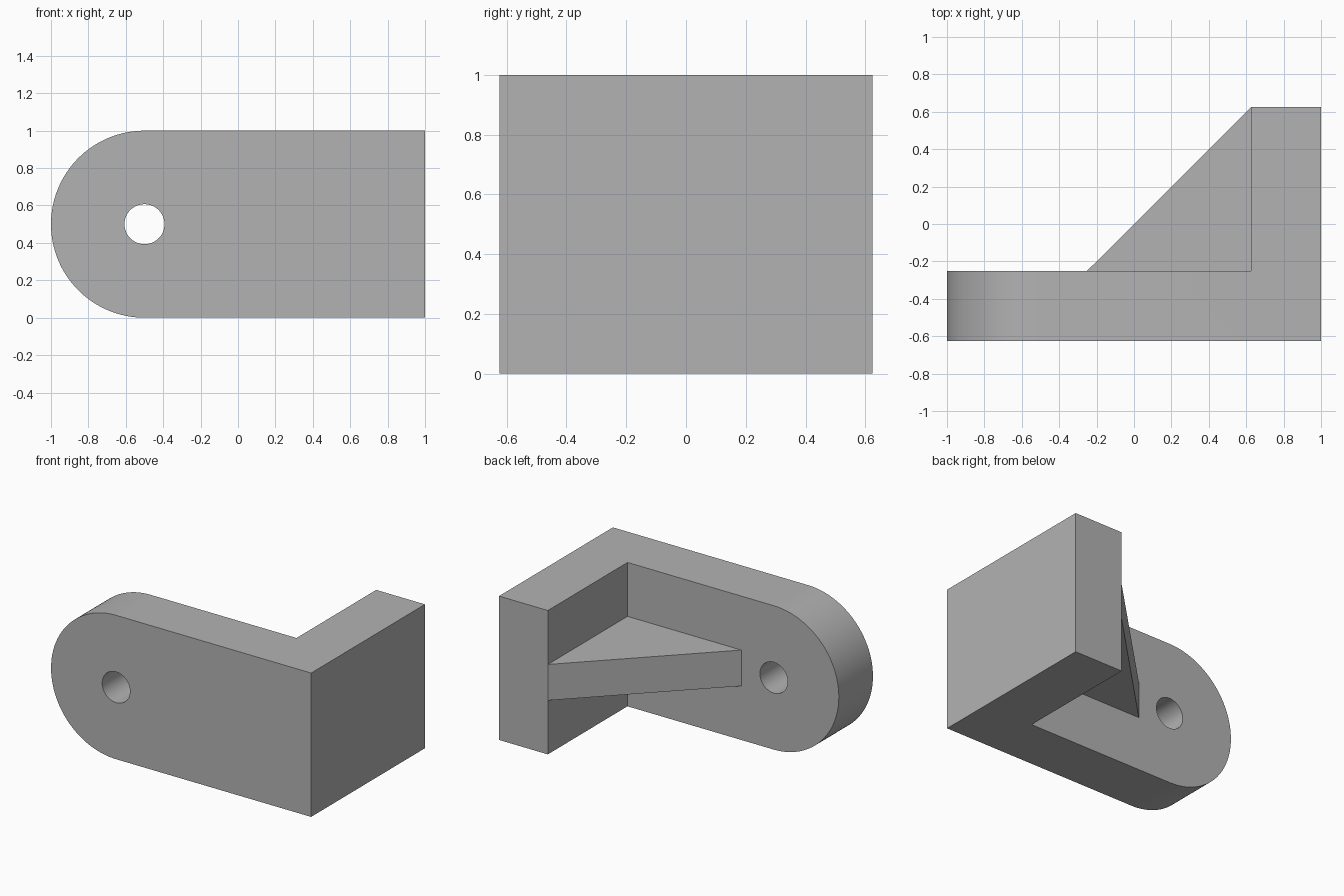
import bpy
import bmesh
from math import cos, sin, pi, radians
from mathutils import Vector

default = bpy.data.objects.get("Cube")
if default:
    bpy.data.objects.remove(default, do_unlink=True)

grey = bpy.data.materials.new("plain grey")
grey.use_nodes = True
colour = (0.45, 0.45, 0.45, 1)
grey.diffuse_color = colour
grey.node_tree.nodes["Principled BSDF"].inputs["Base Color"].default_value = colour


def prism(name, outline, direction):
    """Extrude a closed outline of 3D points along a direction."""
    bm = bmesh.new()
    face = bm.faces.new([bm.verts.new(p) for p in outline])
    top = bmesh.ops.extrude_face_region(bm, geom=[face])["geom"]
    moved = [v for v in top if isinstance(v, bmesh.types.BMVert)]
    bmesh.ops.translate(bm, verts=moved, vec=Vector(direction))
    bmesh.ops.recalc_face_normals(bm, faces=bm.faces)
    mesh = bpy.data.meshes.new(name)
    bm.to_mesh(mesh)
    bm.free()
    mesh.materials.append(grey)
    obj = bpy.data.objects.new(name, mesh)
    bpy.context.collection.objects.link(obj)
    return obj


def arc(centre_x, y, centre_z, radius, start, end, steps):
    angles = [start + (end - start) * i / steps for i in range(steps + 1)]
    return [(centre_x + radius * cos(a), y, centre_z + radius * sin(a)) for a in angles]


def cut(target, cutter):
    cutter.hide_render = True
    bpy.context.view_layer.objects.active = target
    mod = target.modifiers.new("cut", "BOOLEAN")
    mod.operation, mod.solver, mod.object = "DIFFERENCE", "EXACT", cutter
    bpy.ops.object.modifier_apply(modifier=mod.name)
    bpy.data.objects.remove(cutter, do_unlink=True)


HALF_DEPTH, PLATE_BACK, WALL_INNER = 0.625, -0.25, 0.625
EYE_X, MID_Z = -0.5, 0.5

# Bracket body: a round-ended block, hollowed behind to leave plate and end wall
outline = arc(EYE_X, -HALF_DEPTH, MID_Z, 0.5, pi / 2, 3 * pi / 2, 64)
outline += [(1, -HALF_DEPTH, 0), (1, -HALF_DEPTH, 1)]
bracket = prism("angle_bracket", outline, (0, 2 * HALF_DEPTH, 0))

pocket = prism("pocket_cutter", [(-2, PLATE_BACK, -1), (WALL_INNER, PLATE_BACK, -1),
                                 (WALL_INNER, 2, -1), (-2, 2, -1)], (0, 0, 3))
cut(bracket, pocket)

# Bolt hole through the rounded end
hole = prism("hole_cutter", arc(EYE_X, -1, MID_Z, 0.107, 0, 2 * pi, 64)[:-1], (0, 2, 0))
cut(bracket, hole)

# Triangular stiffening rib in the inner corner
rib = prism("stiffening_rib", [(-0.25, PLATE_BACK, 0.375), (WALL_INNER, PLATE_BACK, 0.375),
                               (WALL_INNER, HALF_DEPTH, 0.375)], (0, 0, 0.25))

# Smooth the rounded surfaces and keep the corners crisp
bpy.ops.object.select_all(action="DESELECT")
bracket.select_set(True)
bpy.context.view_layer.objects.active = bracket
bpy.ops.object.shade_smooth_by_angle(angle=radians(30))
